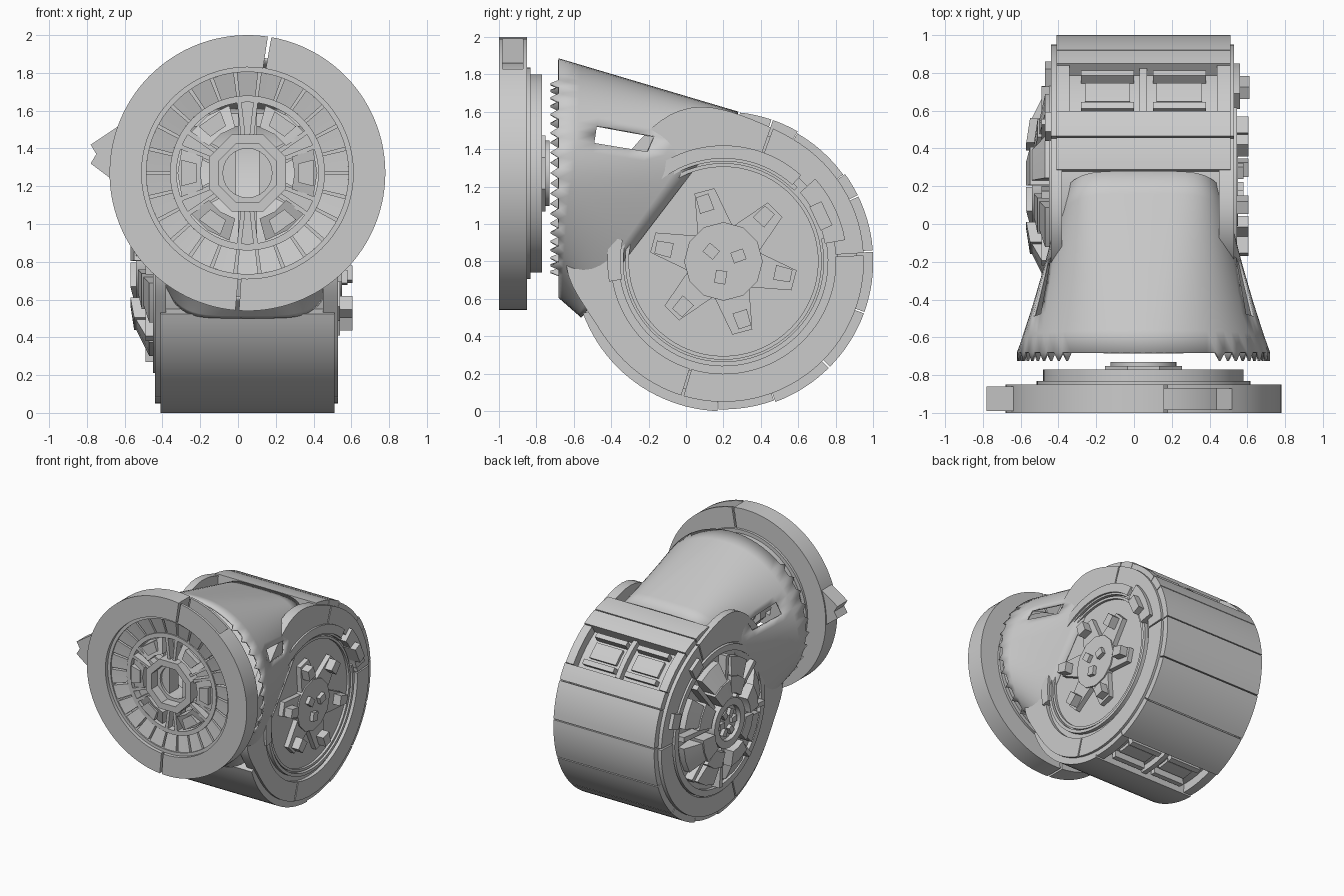
import bpy, bmesh
from math import sin, cos, radians, exp, copysign

if "Cube" in bpy.data.objects:
    bpy.data.objects.remove(bpy.data.objects["Cube"])

grey = bpy.data.materials.new("plain_grey")
grey.use_nodes = True
grey.diffuse_color = (0.6, 0.6, 0.6, 1)
grey.node_tree.nodes["Principled BSDF"].inputs["Base Color"].default_value = (0.6, 0.6, 0.6, 1)

# Wheel axes: "y" is the front ring, "x" is the drum
CX, CZ = 0.05, 1.27
DY, DZ = 0.2, 0.8


def place(axis, u, v, h):
    return (CX + u, h, CZ + v) if axis == "y" else (h, DY + u, DZ + v)


def polar(axis, r, deg, h):
    a = radians(deg)
    return place(axis, r * cos(a), r * sin(a), h)


def finish(name, bm):
    bmesh.ops.recalc_face_normals(bm, faces=bm.faces)
    mesh = bpy.data.meshes.new(name)
    bm.to_mesh(mesh)
    bm.free()
    mesh.materials.append(grey)
    ob = bpy.data.objects.new(name, mesh)
    bpy.context.collection.objects.link(ob)
    return ob


def sector(name, axis, r0, r1, h0, h1, a0=0, a1=360, step=4, h1_outer=None):
    """Solid ring or ring segment; r1 may be a function of the angle."""
    bm = bmesh.new()
    full = a1 - a0 >= 360
    n = max(1, round((a1 - a0) / step))
    ho = h1 if h1_outer is None else h1_outer
    rings = []
    for i in range(n if full else n + 1):
        a = a0 + (a1 - a0) * i / n
        ro = r1(a) if callable(r1) else r1
        rings.append([bm.verts.new(polar(axis, r, a, h))
                      for r, h in ((r0, h0), (ro, h0), (ro, ho), (r0, h1))])
    for i in range(n):
        p, q = rings[i], rings[(i + 1) % len(rings)]
        for k in range(4):
            m = (k + 1) % 4
            bm.faces.new((p[k], p[m], q[m], q[k]))
    if not full:
        bm.faces.new(rings[0])
        bm.faces.new(rings[-1])
    return finish(name, bm)


def prism(name, axis, points, h0, h1):
    bm = bmesh.new()
    lo = [bm.verts.new(place(axis, u, v, h0)) for u, v in points]
    hi = [bm.verts.new(place(axis, u, v, h1)) for u, v in points]
    bm.faces.new(lo)
    bm.faces.new(hi)
    for i in range(len(lo)):
        j = (i + 1) % len(lo)
        bm.faces.new((lo[i], lo[j], hi[j], hi[i]))
    return finish(name, bm)


def disc(name, axis, r, h0, h1, n=72):
    pts = [(r * cos(radians(360 * i / n)), r * sin(radians(360 * i / n))) for i in range(n)]
    return prism(name, axis, pts, h0, h1)


def bar(name, axis, r0, r1, w0, w1, deg, h0, h1):
    """Tapered bar pointing outward at an angle."""
    c, s = cos(radians(deg)), sin(radians(deg))
    pts = [(r0, -w0), (r1, -w1), (r1, w1), (r0, w0)]
    return prism(name, axis, [(r * c - w * s, r * s + w * c) for r, w in pts], h0, h1)


# Front ring, split by thin seams, with an open channel in its upper rim
for a0, a1 in ((81.5, 265), (266.5, 410)):
    sector("front_ring", "y", 0.56, 0.73, -1.0, -0.85, a0, a1, 3)
for h in (-1.0, -0.87):
    sector("front_ring_channel_wall", "y", 0.56, 0.73, h, h + 0.02, 50, 80, 3)
sector("front_ring_channel_floor", "y", 0.56, 0.6, -0.98, -0.87, 50, 80, 3)
prism("ring_lug", "y", [(-0.68, 0.25), (-0.83, 0.15), (-0.8, 0.1), (-0.83, 0.05), (-0.71, -0.04)], -0.99, -0.86)

# Rear step and vaned face of the front ring
sector("ring_step", "y", 0.41, 0.53, -0.85, -0.77)
sector("ring_lip", "y", 0.535, 0.565, -0.97, -0.83)
sector("vane_bed", "y", 0.4, 0.54, -0.88, -0.84)
VANES = 26
for i in range(VANES):
    a = 360 * i / VANES
    sector("vane_plate", "y", 0.41, 0.535, -0.88, -0.93, a + 0.9, a + 360 / VANES - 0.9, 4, h1_outer=-0.96)
sector("inner_collar", "y", 0.375, 0.41, -0.94, -0.78)
for a in (0, 55, 125, 180, 235, 305):
    sector("wheel_block", "y", 0.25, 0.37, -0.82, -0.96, a - 20, a + 20, 20, h1_outer=-0.92)
    bar("wheel_block_pad", "y", 0.27, 0.35, 0.05, 0.07, a, -0.965, -0.85)
for a in (28, 90, 152, 208, 270, 332):
    bar("wheel_spoke", "y", 0.19, 0.4, 0.05, 0.05, a, -0.88, -0.82)
    for side in (-2.2, 2.2):
        bar("spoke_rib", "y", 0.2, 0.4, 0.012, 0.012, a + side * 3, -0.94, -0.85)
sector("front_hub", "y", 0.165, 0.22, -0.98, -0.75, 22.5, 382.5, 45)
sector("hub_sleeve", "y", 0.13, 0.175, -0.9, -0.73, step=15)
for s in (-1, 1):
    prism("hub_slot_cheek", "y", [(s * 0.06, -0.14), (s * 0.15, -0.09), (s * 0.15, 0.09), (s * 0.06, 0.14)], -0.88, -0.76)

# Flared neck, blending the ring's circle into the drum's rounded rectangle
bm = bmesh.new()
ROWS, COLS = 8, 72
grid = []
for r in range(ROWS + 1):
    t = r / ROWS
    row = []
    for c in range(COLS):
        a = radians(360 * c / COLS)
        u, v = cos(a), sin(a)
        su = copysign(abs(u) ** 0.4, u)
        sv = copysign(abs(v) ** 0.6, v)
        front = (CX + 0.67 * u, -0.68, 1.245 + 0.64 * v)
        back = (CX + 0.46 * su, -0.14 + 0.42 * sv, 1.05 + 0.55 * sv)
        row.append(bm.verts.new([f + (b - f) * t for f, b in zip(front, back)]))
    grid.append(row)
for r in range(ROWS):
    for c in range(COLS):
        d = (c + 1) % COLS
        # small torn opening high on both flanks
        deg = 360 * (c + 0.5) / COLS
        if 2 <= r <= 4 and (18 < deg < 32 or 148 < deg < 162):
            continue
        bm.faces.new((grid[r][c], grid[r][d], grid[r + 1][d], grid[r + 1][c]))
# Ragged teeth along the flanks of the neck opening
for c in range(0, COLS, 2):
    if abs(cos(radians(5 * c))) > 0.62:
        p, q = grid[0][c], grid[0][c + 1]
        tip = (p.co + q.co) / 2
        tip.y -= 0.045
        bm.faces.new((p, q, bm.verts.new(tip)))
neck = finish("neck", bm)
solid = neck.modifiers.new("thickness", "SOLIDIFY")
solid.thickness = 0.015

# Drum shell panels separated by thin seams
disc("drum_core", "x", 0.72, -0.38, 0.45)
for a0, a1 in ((-160, -92), (-70, -45), (-45, -20), (-20, 4), (4, 26), (26, 36), (60, 71), (71, 84)):
    sector("shell_panel", "x", 0.71, 0.8, -0.41, 0.51, a0 + 0.3, a1 - 0.3, 3)

# Recessed window bays at the top and the bottom of the drum
for a0, a1 in ((36, 60), (-92, -70)):
    for x0, x1 in ((-0.41, -0.34), (0.44, 0.51)):
        sector("bay_cheek", "x", 0.7, 0.79, x0, x1, a0, a1)
    sector("bay_divider", "x", 0.7, 0.77, 0.03, 0.07, a0, a1)
    for x0, x1 in ((-0.28, 0.0), (0.1, 0.38)):
        for f0, f1 in ((2, 5), (a1 - a0 - 5, a1 - a0 - 2)):
            sector("bay_frame", "x", 0.7, 0.775, x0, x1, a0 + f0, a0 + f1)
        sector("bay_window", "x", 0.7, 0.745, x0 + 0.02, x1 - 0.02, a0 + 7, a1 - 7)


# Side flanges, bulging toward the neck
def flange_edge(a):
    return 0.75 + 0.09 * max(exp(-((a - 104) / 22) ** 2), exp(-((a - 180) / 17) ** 2))


for h0, h1 in ((0.45, 0.53), (-0.38, -0.44)):
    for a0, a1 in ((3, 70), (70, 253), (253, 363)):
        sector("side_flange", "x", 0.6, flange_edge, h0, h1, a0 + 0.5, a1 - 0.5)

# Left side: recessed plate, lip, clips and six-armed star
disc("left_plate", "x", 0.61, 0.44, 0.5)
sector("left_lip", "x", 0.535, 0.56, 0.49, 0.53, 45, 373)
sector("left_inner_lip", "x", 0.505, 0.525, 0.49, 0.52)
for a0, a1, h in ((10, 42, 0.56), (168, 190, 0.55), (48, 140, 0.545)):
    sector("rim_clip", "x", 0.55, 0.62 if a0 > 40 else 0.66, 0.48, h, a0, a1)
bar("rim_clip_stud", "x", 0.54, 0.61, 0.07, 0.07, 25, 0.5, 0.61)
disc("star_hub", "x", 0.21, 0.49, 0.55, 12)
for i in range(6):
    a = 45 + 60 * i
    bar("star_arm", "x", 0.15, 0.39, 0.1, 0.055, a, 0.49, 0.54)
    bar("star_arm_stud", "x", 0.28, 0.37, 0.04, 0.035, a + 3, 0.53, 0.605)
for a in (20, 140, 260):
    bar("hub_stud", "x", 0.05, 0.12, 0.03, 0.03, a, 0.54, 0.58)

# Right side: stepped machinery around a hub
disc("right_plate", "x", 0.61, -0.37, -0.42)
sector("right_lip", "x", 0.54, 0.59, -0.41, -0.45)
BLOCKS = 8
for i in range(BLOCKS):
    a = 360 * i / BLOCKS + 10
    top = -0.57 if i % 2 else -0.53
    sector("machine_block", "x", 0.23, 0.36, -0.41, top, a, a + 34, 17, h1_outer=top + 0.02)
    sector("machine_block_slope", "x", 0.36, 0.5, -0.41, top + 0.03, a + 3, a + 30, 14, h1_outer=-0.47)
    bar("machine_rib", "x", 0.2, 0.53, 0.015, 0.02, a - 5, -0.49, -0.41)
sector("right_hub_ring", "x", 0.14, 0.2, -0.41, -0.54, step=15)
disc("right_hub", "x", 0.15, -0.41, -0.5, 24)
for a in range(0, 360, 60):
    bar("right_hub_stud", "x", 0.05, 0.11, 0.02, 0.025, a, -0.53, -0.49)
for a in (20, 60):
    bar("right_rim_tab", "x", 0.58, 0.68, 0.06, 0.06, a, -0.47, -0.42)

# Smooth curved walls, keep edges sharp
for ob in bpy.context.collection.objects:
    ob.select_set(ob.type == "MESH")
bpy.context.view_layer.objects.active = neck
bpy.ops.object.shade_smooth_by_angle(angle=radians(30))
